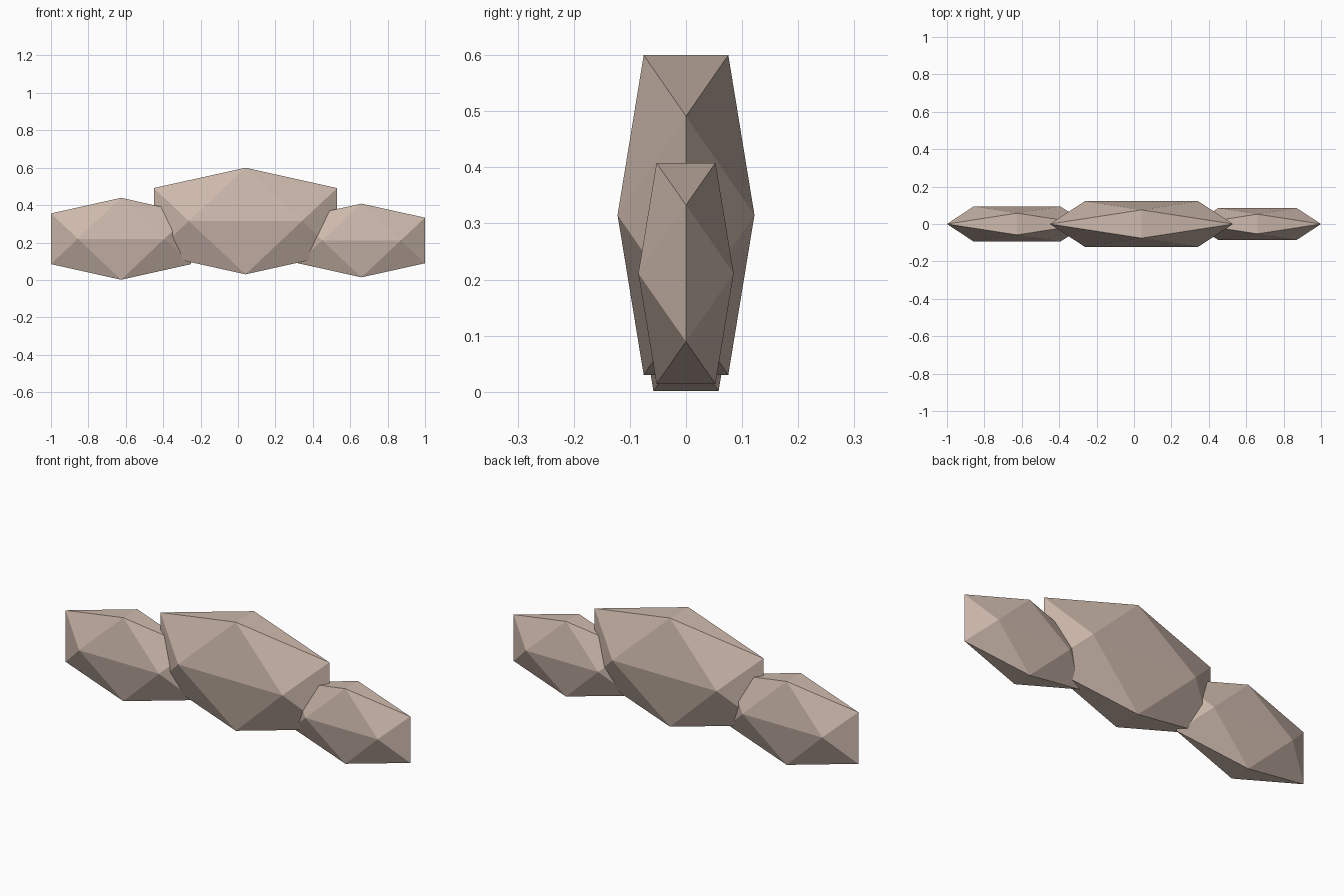
import bpy, bmesh
from math import sqrt

cube = bpy.data.objects.get("Cube")
if cube:
    bpy.data.objects.remove(cube, do_unlink=True)

PHI = (1 + sqrt(5)) / 2

# Single flat colour
stone = bpy.data.materials.new("warm_beige")
stone.use_nodes = True
colour = (0.61, 0.485, 0.413, 1)
stone.diffuse_color = colour
bsdf = next(n for n in stone.node_tree.nodes if n.type == "BSDF_PRINCIPLED")
bsdf.inputs["Base Color"].default_value = colour
bsdf.inputs["Roughness"].default_value = 0.9


def faceted_lump(name, centre, half_size):
    """Stretched icosahedron from three golden rectangles, flat shaded."""
    hx, hy, hz = half_size
    bm = bmesh.new()
    for s in (-1, 1):
        for t in (-1, 1):
            bm.verts.new((s * hx, 0, t * hz / PHI))
            bm.verts.new((0, s * hy / PHI, t * hz))
            bm.verts.new((s * hx / PHI, t * hy, 0))
    bmesh.ops.convex_hull(bm, input=bm.verts[:])
    bmesh.ops.recalc_face_normals(bm, faces=bm.faces[:])
    mesh = bpy.data.meshes.new(name)
    bm.to_mesh(mesh)
    bm.free()
    mesh.materials.append(stone)
    obj = bpy.data.objects.new(name, mesh)
    obj.location = centre
    bpy.context.collection.objects.link(obj)
    return obj


# Large middle lump with a smaller one overlapping each side
faceted_lump("middle_lump", (0.04, 0, 0.315), (0.49, 0.122, 0.285))
faceted_lump("right_lump", (-0.625, 0, 0.22), (0.375, 0.094, 0.219))
faceted_lump("left_lump", (0.66, 0, 0.211), (0.34, 0.085, 0.197))
